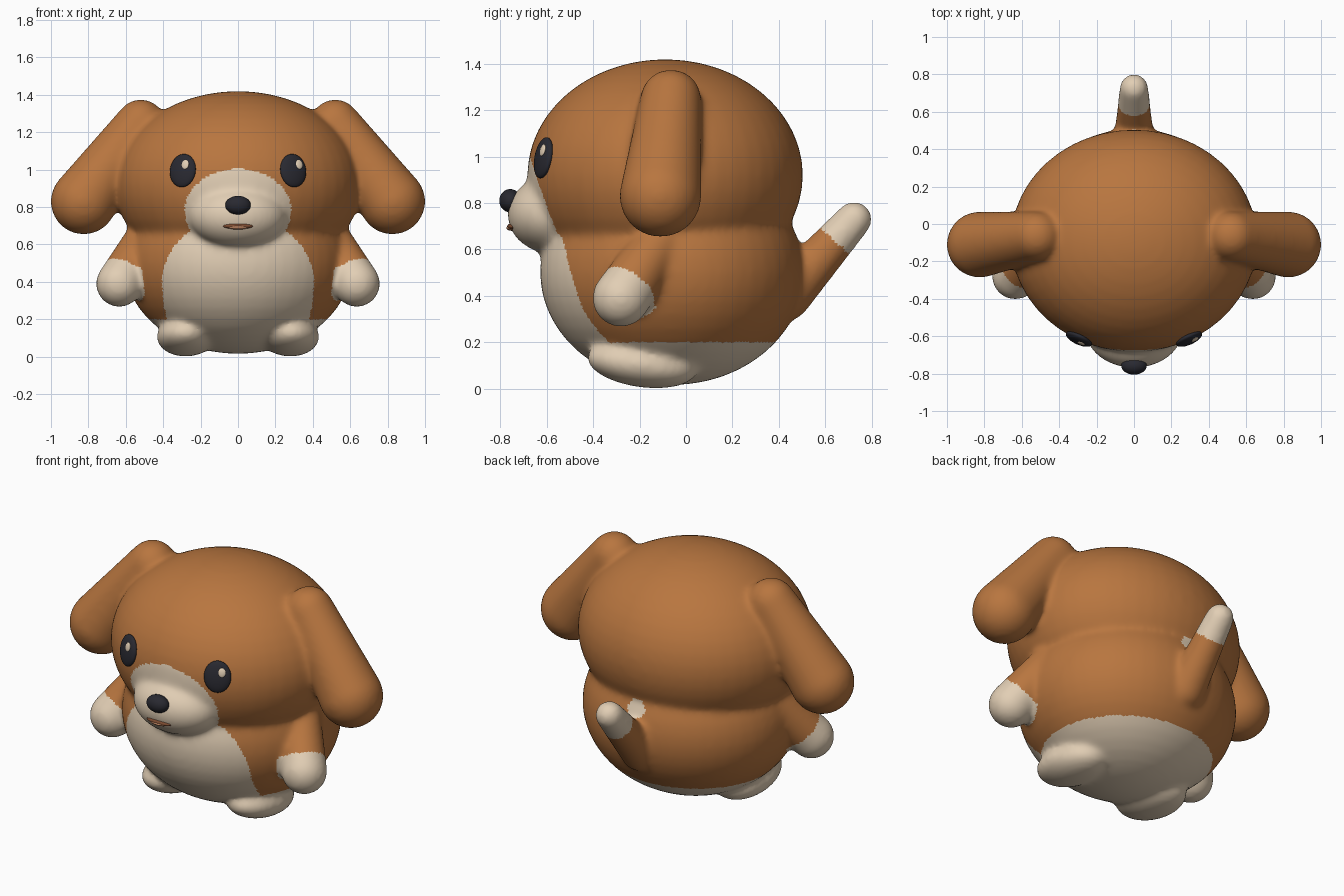
import bpy, bmesh
from math import radians, sqrt
from mathutils import Vector, Matrix

cube = bpy.data.objects.get("Cube")
if cube:
    bpy.data.objects.remove(cube, do_unlink=True)


def material(name, rgb, roughness=0.7):
    m = bpy.data.materials.new(name)
    m.use_nodes = True
    m.diffuse_color = (*rgb, 1)
    node = m.node_tree.nodes["Principled BSDF"]
    node.inputs["Base Color"].default_value = (*rgb, 1)
    node.inputs["Roughness"].default_value = roughness
    return m


BROWN = material("brown fur", (0.48, 0.18, 0.05))
CREAM = material("cream fur", (0.76, 0.62, 0.46))
DARK = material("dark eye", (0.022, 0.022, 0.03))
MOUTH = material("mouth brown", (0.2, 0.07, 0.03))
TONGUE = material("tongue tan", (0.55, 0.25, 0.13))


def ellipsoid(bm, center, radii, rotation=Matrix()):
    mat = Matrix.Translation(center) @ rotation @ Matrix.Diagonal((*radii, 1))
    bmesh.ops.create_uvsphere(bm, u_segments=48, v_segments=24, radius=1, matrix=mat)


def limb(bm, a, ra, b, rb):
    """Tapered capsule: the hull around two spheres."""
    part = bmesh.new()
    ellipsoid(part, a, (ra,) * 3)
    ellipsoid(part, b, (rb,) * 3)
    hull = bmesh.ops.convex_hull(part, input=part.verts)
    loose = {g for g in hull["geom_interior"] + hull["geom_unused"]
             if isinstance(g, bmesh.types.BMVert)}
    bmesh.ops.delete(part, geom=list(loose), context="VERTS")
    bmesh.ops.recalc_face_normals(part, faces=part.faces)
    mesh = bpy.data.meshes.new("limb")
    part.to_mesh(mesh)
    part.free()
    bm.from_mesh(mesh)
    bpy.data.meshes.remove(mesh)


def make_object(name, bm, *mats):
    mesh = bpy.data.meshes.new(name)
    bm.to_mesh(mesh)
    bm.free()
    for m in mats:
        mesh.materials.append(m)
    mesh.polygons.foreach_set("use_smooth", [True] * len(mesh.polygons))
    obj = bpy.data.objects.new(name, mesh)
    bpy.context.scene.collection.objects.link(obj)
    return obj


# Main masses
HEAD, HEAD_R = Vector((0, -0.09, 0.92)), Vector((0.66, 0.595, 0.5))
SHOULDER, HAND = Vector((0.5, -0.12, 0.62)), Vector((0.635, -0.28, 0.39))
TAIL_ROOT, TAIL_TIP = Vector((0, 0.43, 0.4)), Vector((0, 0.725, 0.73))
bm = bmesh.new()
ellipsoid(bm, HEAD, HEAD_R)
ellipsoid(bm, (0, -0.06, 0.5), (0.61, 0.57, 0.485))
ellipsoid(bm, (0, -0.57, 0.75), (0.26, 0.2, 0.17))
limb(bm, TAIL_ROOT, 0.11, TAIL_TIP, 0.078)
for s in (-1, 1):
    flip = Vector((s, 1, 1))
    limb(bm, Vector((0.52, -0.065, 1.245)) * flip, 0.132,
         Vector((0.825, -0.11, 0.83)) * flip, 0.177)
    limb(bm, SHOULDER * flip, 0.11, HAND * flip, 0.125)
    ellipsoid(bm, (s * 0.28, -0.19, 0.105), (0.155, 0.24, 0.1),
              Matrix.Rotation(radians(-8), 4, "X"))

# Fuse the masses and soften the joins
pup = make_object("furry_body", bm, BROWN, CREAM)
remesh = pup.modifiers.new("fuse", "REMESH")
remesh.mode = "VOXEL"
remesh.voxel_size = 0.0135
remesh.use_smooth_shade = True
soften = pup.modifiers.new("soften", "SMOOTH")
soften.factor = 0.5
soften.iterations = 24
fused = bpy.data.meshes.new_from_object(
    pup.evaluated_get(bpy.context.evaluated_depsgraph_get()))
pup.modifiers.clear()
pup.data = fused
fused.materials.clear()
fused.materials.append(BROWN)
fused.materials.append(CREAM)

ARM_DIR = (HAND - SHOULDER).normalized()
TAIL_DIR = (TAIL_TIP - TAIL_ROOT).normalized()


def is_cream(p):
    x, y, z = abs(p.x), p.y, p.z
    if z < 0.2:                                        # underside and feet
        return True
    dz = z - 0.4 if z > 0.4 else (0.4 - z) * 0.6
    if y < -0.2 and (x / 0.405) ** 2 + (dz / 0.35) ** 2 < 1:   # belly
        return True
    if y < -0.4 and (x / 0.285) ** 2 + ((z - 0.78) / 0.225) ** 2 < 1:  # muzzle
        return True
    hand = Vector((x, y, z)) - HAND                    # hands
    along = hand.dot(ARM_DIR)
    if along > -0.075 and (hand - ARM_DIR * along).length < 0.15:
        return True
    tail = p - TAIL_TIP                                # tail tip
    along = tail.dot(TAIL_DIR)
    if along > -0.125 and (tail - TAIL_DIR * along).length < 0.12:
        return True
    return (p - Vector((0, 0.47, 0.67))).length < 0.055   # spot above the tail


for poly in fused.polygons:
    poly.material_index = int(is_cream(poly.center))
    poly.use_smooth = True


# Eyes lie on the head surface, each with a small glint
def on_head(x, z):
    k = 1 - (x / HEAD_R.x) ** 2 - ((z - HEAD.z) / HEAD_R.z) ** 2
    p = Vector((x, HEAD.y - HEAD_R.y * sqrt(k), z))
    d = p - HEAD
    n = Vector([d[i] / HEAD_R[i] ** 2 for i in range(3)]).normalized()
    return p, n, n.to_track_quat("Z", "Y").to_matrix().to_4x4()


for s, side in ((1, "left"), (-1, "right")):
    p, n, rot = on_head(s * 0.295, 0.995)
    bm = bmesh.new()
    ellipsoid(bm, p, (0.075, 0.09, 0.026), rot)
    make_object(side + "_eye", bm, DARK)
    p, n, rot = on_head(s * 0.295 + 0.021, 1.022)
    bm = bmesh.new()
    ellipsoid(bm, p + n * 0.022, (0.021, 0.026, 0.008), rot)
    make_object(side + "_eye_glint", bm, CREAM)

# Nose and mouth
for name, center, radii, mat in (
        ("nose", (0, -0.758, 0.81), (0.068, 0.047, 0.05), DARK),
        ("mouth", (0, -0.745, 0.698), (0.08, 0.026, 0.016), MOUTH),
        ("tongue", (0, -0.749, 0.692), (0.055, 0.026, 0.012), TONGUE)):
    bm = bmesh.new()
    ellipsoid(bm, center, radii)
    make_object(name, bm, mat)
